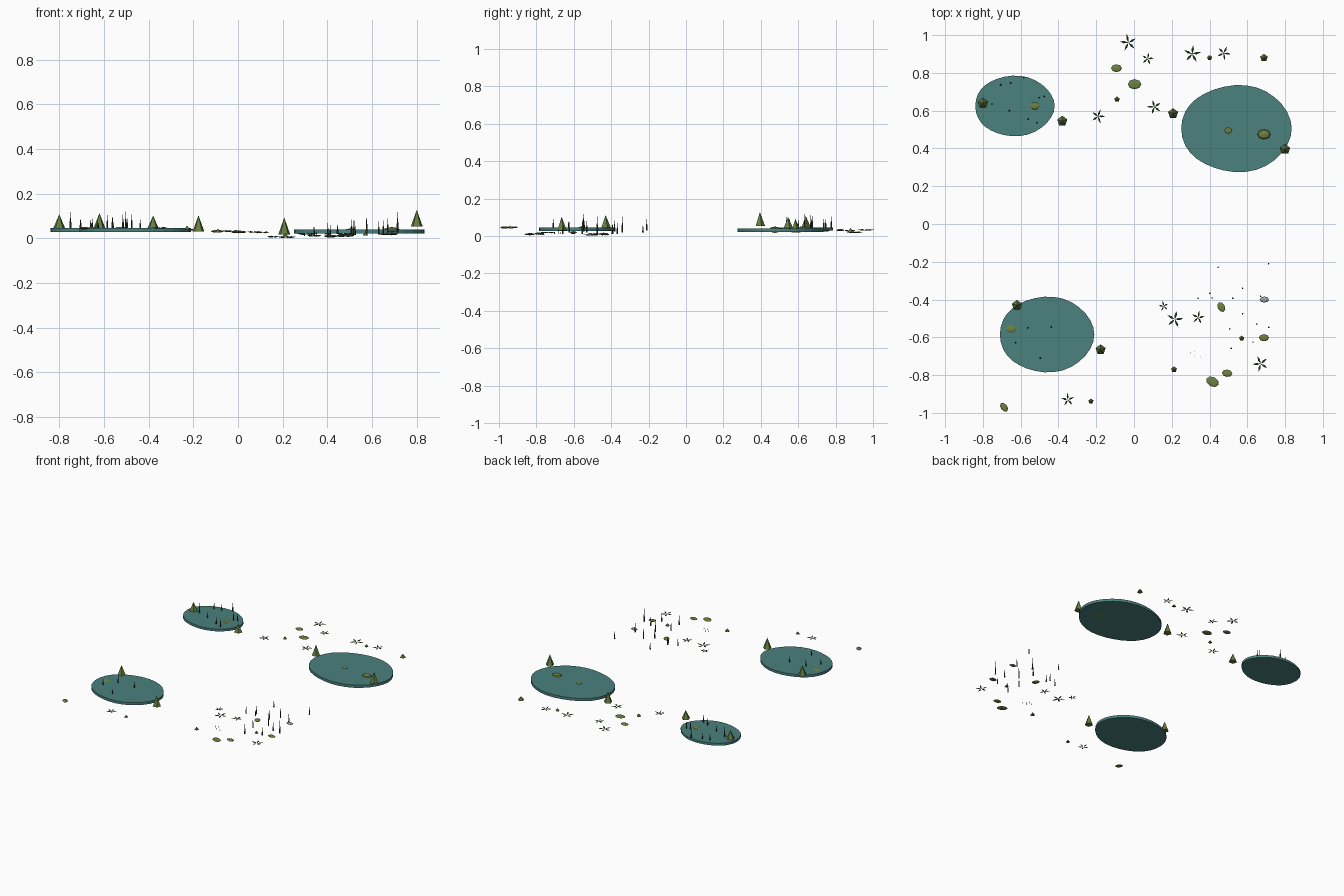
import bpy, bmesh, math
from mathutils import Vector


def material(name, *rgba):
    m = bpy.data.materials.new(name)
    m.diffuse_color = rgba
    return m


WATER = material("water", 0.07, 0.22, 0.21, 1)
LEAF = material("leaf", 0.06, 0.14, 0.04, 1)
MOSS = material("moss", 0.16, 0.22, 0.05, 1)
SHRUB = material("shrub", 0.13, 0.21, 0.05, 1)
REED = material("reed", 0.04, 0.05, 0.03, 1)
STONE = material("stone", 0.32, 0.40, 0.39, 1)


def finish(bm, name, mat, loc):
    bmesh.ops.recalc_face_normals(bm, faces=bm.faces[:])
    me = bpy.data.meshes.new(name)
    bm.to_mesh(me)
    bm.free()
    me.materials.append(mat)
    ob = bpy.data.objects.new(name, me)
    ob.location = loc
    bpy.context.collection.objects.link(ob)
    return ob


# profile of (radius, height) rings lofted around z
def lathe(name, profile, sides, mat, loc, turn=0.0, sy=1.0):
    bm = bmesh.new()
    rings = []
    for r, z in profile:
        if r == 0:
            rings.append([bm.verts.new((0, 0, z))])
            continue
        rings.append([bm.verts.new((r * math.cos(turn + math.tau * i / sides),
                                    r * sy * math.sin(turn + math.tau * i / sides), z))
                      for i in range(sides)])
    for a, b in zip(rings, rings[1:]):
        for i in range(sides):
            j = (i + 1) % sides
            quad = [a[i % len(a)], a[j % len(a)], b[j % len(b)], b[i % len(b)]]
            bm.faces.new(list(dict.fromkeys(quad)))
    for ring in (rings[0], rings[-1]):
        if len(ring) > 2:
            bm.faces.new(ring)
    return finish(bm, name, mat, loc)


# egg-shaped slab of water
def pond(x0, x1, y0, y1, z0, z1, skew):
    n = 32
    bm = bmesh.new()
    vs = []
    for i in range(n):
        t = math.tau * i / n
        x = math.cos(t) + skew * math.sin(t) ** 2
        y = math.sin(t) * (1 - 0.03 * math.cos(3 * t))
        vs.append(bm.verts.new(((x1 - x0) / 2 * x, (y1 - y0) / 2 * y, 0)))
    face = bm.faces.new(vs)
    ext = bmesh.ops.extrude_face_region(bm, geom=[face])
    for v in ext["geom"]:
        if isinstance(v, bmesh.types.BMVert):
            v.co.z += z1 - z0
    finish(bm, "pond", WATER, ((x0 + x1) / 2, (y0 + y1) / 2, z0))


# five pointed blades lying almost flat
def fern(x, y, z, r, turn):
    bm = bmesh.new()
    for k in range(5):
        a = turn + math.tau * k / 5
        d = Vector((math.cos(a), math.sin(a), 0))
        s = Vector((-d.y, d.x, 0)) * r * 0.14
        up = Vector((0, 0, 1))
        base, tip = bm.verts.new(up * 0.003), bm.verts.new(d * r + up * 0.006)
        mid = d * r * 0.5 + up * 0.005
        ring = [bm.verts.new(mid + o) for o in (s, up * 0.004, -s, -up * 0.004)]
        for i in range(4):
            bm.faces.new((base, ring[i], ring[i - 1]))
            bm.faces.new((tip, ring[i - 1], ring[i]))
    finish(bm, "fern", LEAF, (x, y, z))


def pad(x, y, z, r, sy, turn, h=0.006, mat=MOSS, name="moss_mound"):
    ob = lathe(name, [(0, -h), (r * 0.75, -h * 0.7), (r, 0), (r * 0.7, h * 0.7), (0, h)],
               8, mat, (x, y, z), 0, sy)
    ob.rotation_euler.z = turn


# ponds
pond(-0.84, -0.42, 0.465, 0.785, 0.029, 0.046, -0.08)
pond(0.25, 0.835, 0.275, 0.735, 0.021, 0.040, -0.03)
pond(-0.71, -0.21, -0.785, -0.385, 0.028, 0.046, -0.06)

# tall conical shrubs
for x, y, z0, z1 in [(-0.80, 0.64, 0.045, 0.108), (-0.38, 0.545, 0.042, 0.102),
                     (0.207, 0.585, 0.018, 0.093), (0.80, 0.395, 0.053, 0.128),
                     (-0.62, -0.43, 0.045, 0.113), (-0.177, -0.665, 0.03, 0.103)]:
    lathe("shrub", [(0.028, 0), (0, z1 - z0)], 5, SHRUB, (x, y, z0), math.pi / 2)

# small conical sprouts
for x, y, z, r in [(-0.09, 0.66, 0.026, 0.015), (0.40, 0.88, 0.018, 0.014),
                   (0.688, 0.88, 0.018, 0.021), (0.57, -0.605, 0.012, 0.014),
                   (0.212, -0.77, 0.005, 0.016), (-0.228, -0.938, 0.04, 0.014)]:
    lathe("sprout", [(r, 0), (0, r * 1.2)], 5, SHRUB, (x, y, z), math.pi / 2)

# ferns
for x, y, z, r, a in [(-0.03, 0.96, 0.028, 0.046, 0.5), (0.072, 0.875, 0.024, 0.034, 0.1),
                      (0.308, 0.90, 0.015, 0.047, 0.2), (0.475, 0.905, 0.015, 0.038, 1.1),
                      (0.108, 0.62, 0.022, 0.040, 0.6), (-0.19, 0.57, 0.034, 0.038, 0.0),
                      (0.157, -0.435, 0.003, 0.028, 0.5), (0.216, -0.505, 0.001, 0.046, 0.1),
                      (0.34, -0.495, 0.007, 0.036, 0.15), (0.67, -0.74, 0.014, 0.043, 0.7),
                      (-0.35, -0.93, 0.042, 0.036, 0.4)]:
    fern(x, y, z, r, a)

# moss mounds on land and in the ponds
for x, y, z, r, sy, a in [(-0.093, 0.825, 0.032, 0.029, 0.72, 0), (0.003, 0.74, 0.029, 0.036, 0.75, 0),
                          (-0.688, -0.97, 0.046, 0.027, 0.65, -0.9), (0.462, -0.44, 0.012, 0.028, 0.7, -1.1),
                          (0.688, -0.602, 0.02, 0.027, 0.7, 0), (0.415, -0.835, 0.01, 0.036, 0.72, -0.5),
                          (0.493, -0.79, 0.013, 0.028, 0.7, -0.1), (-0.525, 0.625, 0.046, 0.026, 0.75, 0),
                          (0.50, 0.495, 0.038, 0.022, 0.85, 0), (-0.65, -0.555, 0.045, 0.029, 0.75, 0)]:
    pad(x, y, z, r, sy, a)
pad(0.688, 0.475, 0.034, 0.042, 0.75, 0, 0.017)
pad(0.69, -0.40, 0.035, 0.025, 0.65, 0, 0.006, STONE, "stone")

# reeds: thick lower stem, thin tip
for x, y, z0, z1 in [(-0.585, 0.777, .045, .105), (-0.705, 0.737, .045, .092), (-0.652, 0.747, .045, .088),
                     (-0.75, 0.635, .045, .118), (-0.66, 0.60, .045, .085), (-0.56, 0.555, .045, .092),
                     (-0.515, 0.537, .045, .108), (-0.503, 0.668, .045, .12), (-0.476, 0.675, .045, .108),
                     (-0.627, -0.628, .045, .085), (-0.563, -0.55, .045, .095), (-0.438, -0.545, .045, .085),
                     (-0.496, -0.71, .045, .09), (0.445, -0.23, .02, .065), (0.712, -0.21, .03, .09),
                     (0.402, -0.367, .012, .07), (0.413, -0.392, .012, .06), (0.34, -0.393, .01, .06),
                     (0.523, -0.393, .015, .08), (0.575, -0.34, .02, .105), (0.67, -0.382, .025, .09),
                     (0.575, -0.475, .015, .105), (0.507, -0.555, .012, .085), (0.65, -0.53, .02, .08),
                     (0.714, -0.547, .025, .118), (0.63, -0.625, .018, .075), (0.515, -0.658, .012, .08),
                     (0.297, -0.683, .01, .03), (0.32, -0.673, .01, .03), (0.35, -0.703, .01, .03),
                     (0.322, -0.703, .01, .03)]:
    h = z1 - z0
    r = 0.0045 if h > 0.025 else 0.002
    lathe("reed", [(r, 0), (r * 0.8, h * 0.5), (r * 0.35, h * 0.62), (r * 0.2, h)], 5, REED, (x, y, z0))
